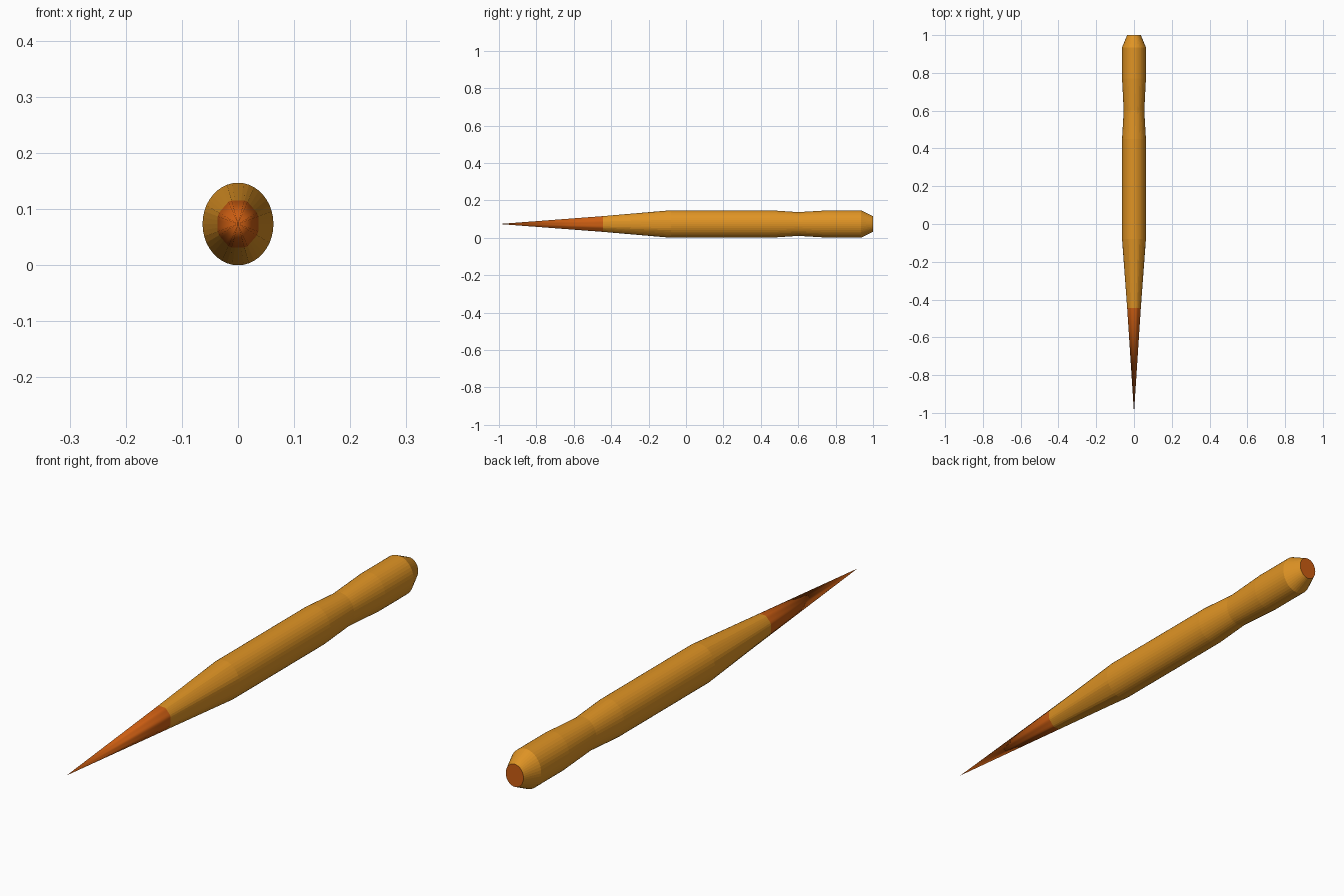
import bpy, bmesh, math

if "Cube" in bpy.data.objects:
    bpy.data.objects.remove(bpy.data.objects["Cube"])

ASPECT = 0.86      # cross-section width / height
CZ = 0.0735        # height of the long axis
N = 40             # sides of the handle


def material(name, rgb):
    m = bpy.data.materials.new(name)
    m.diffuse_color = (*rgb, 1)
    m.use_nodes = True
    m.node_tree.nodes["Principled BSDF"].inputs["Base Color"].default_value = m.diffuse_color
    return m


amber = material("amber", (0.74, 0.295, 0.018))
rust = material("rust orange", (0.60, 0.11, 0.006))


def ring(bm, y, r, octagon=False):
    """Oval ring across the long axis, optionally squashed onto a flat-topped octagon."""
    out = []
    for i in range(N):
        a = 2 * math.pi * i / N
        k = r
        if octagon:
            d = (a + math.pi / 8) % (math.pi / 4) - math.pi / 8
            k = r / math.cos(d)
        out.append(bm.verts.new((k * math.cos(a) * ASPECT, y, CZ + k * math.sin(a))))
    return out


def finish(bm, name, mats):
    bmesh.ops.recalc_face_normals(bm, faces=bm.faces[:])
    me = bpy.data.meshes.new(name)
    bm.to_mesh(me)
    bm.free()
    for m in mats:
        me.materials.append(m)
    ob = bpy.data.objects.new(name, me)
    bpy.context.collection.objects.link(ob)
    return ob


# Handle: straight grip with a waist, chamfered butt and coloured end cap
profile = [(-0.08, 0.0735), (0.45, 0.0735), (0.60, 0.0635),
           (0.77, 0.0735), (0.935, 0.0735), (1.0, 0.042)]
bm = bmesh.new()
rings = [ring(bm, -0.445, 0.042, True)] + [ring(bm, y, r) for y, r in profile]
for a, b in zip(rings, rings[1:]):
    for i in range(N):
        j = (i + 1) % N
        bm.faces.new((a[i], a[j], b[j], b[i]))
cap = bm.faces.new(rings[-1])
cap.material_index = 1
finish(bm, "handle", [amber, rust])

# Point: eight-sided spike
bm = bmesh.new()
base = ring(bm, -0.445, 0.042, True)
tip = bm.verts.new((0, -1, CZ))
for i in range(N):
    f = bm.faces.new((base[i], base[(i + 1) % N], tip))
    f.smooth = True
finish(bm, "point", [rust])
